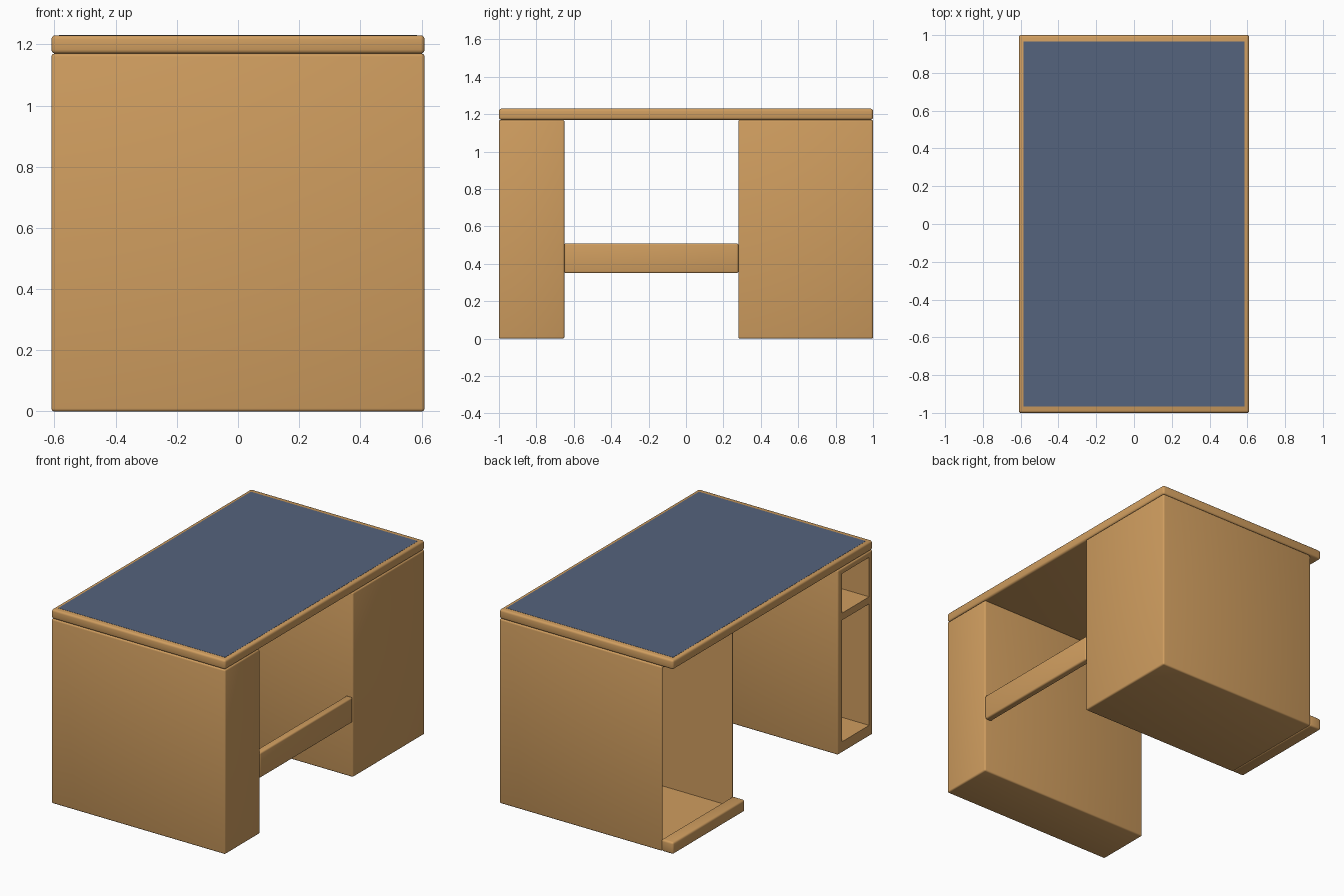
import bpy
import math

if "Cube" in bpy.data.objects:
    bpy.data.objects.remove(bpy.data.objects["Cube"])


def material(name, color):
    m = bpy.data.materials.new(name)
    m.diffuse_color = (*color, 1)
    m.use_nodes = True
    m.node_tree.nodes["Principled BSDF"].inputs["Base Color"].default_value = m.diffuse_color
    return m


WOOD = material("wood", (0.63, 0.34, 0.115))
BLUE = material("blue_surface", (0.09, 0.125, 0.205))


def box(name, lo, hi, mat=WOOD, bevel=0.0):
    """Box between two corners with optional rounded edges."""
    bpy.ops.mesh.primitive_cube_add(size=1, location=[(a + b) / 2 for a, b in zip(lo, hi)])
    ob = bpy.context.object
    ob.name = name
    ob.scale = [b - a for a, b in zip(lo, hi)]
    bpy.ops.object.transform_apply(location=False, rotation=False, scale=True)
    ob.data.materials.append(mat)
    if bevel:
        mod = ob.modifiers.new("round_edges", 'BEVEL')
        mod.width = bevel
        mod.segments = 3
        bpy.ops.object.modifier_apply(modifier=mod.name)
        bpy.ops.object.shade_smooth_by_angle(angle=math.radians(40))
    return ob


def hollow(ob, lo, hi):
    """Cut a box-shaped cavity out of an object."""
    cutter = box("cutter", lo, hi)
    cutter.hide_render = True
    mod = ob.modifiers.new("cavity", 'BOOLEAN')
    mod.operation = 'DIFFERENCE'
    mod.solver = 'EXACT'
    mod.object = cutter
    bpy.context.view_layer.objects.active = ob
    bpy.ops.object.modifier_apply(modifier=mod.name)
    bpy.data.objects.remove(cutter)


# Table top with inset writing surface
box("table_top", (-0.61, -1, 1.17), (0.61, 1, 1.23), bevel=0.013)
box("writing_surface", (-0.585, -0.965, 1.222), (0.585, 0.965, 1.231), BLUE)

# Narrow shelf cabinet, open on the left side with two compartments
shelf_cabinet = box("shelf_cabinet", (-0.61, -1, 0), (0.61, -0.65, 1.17), bevel=0.01)
for bottom, top in ((0.07, 0.84), (0.885, 1.135)):
    hollow(shelf_cabinet, (-0.7, -0.963, bottom), (0.575, -0.69, top))

# Wide cabinet: thin shell open on the left side
wide_cabinet = box("wide_cabinet", (-0.53, 0.28, 0), (0.61, 1, 1.17), bevel=0.01)
hollow(wide_cabinet, (-0.7, 0.29, 0.012), (0.6, 0.99, 1.16))

# Raised rail along the bottom of the opening
box("bottom_rail", (-0.61, 0.28, 0), (-0.525, 1, 0.075), bevel=0.012)

# Stretcher joining the two cabinets on the right side
box("stretcher_bar", (0.565, -0.65, 0.35), (0.61, 0.28, 0.51), bevel=0.01)
